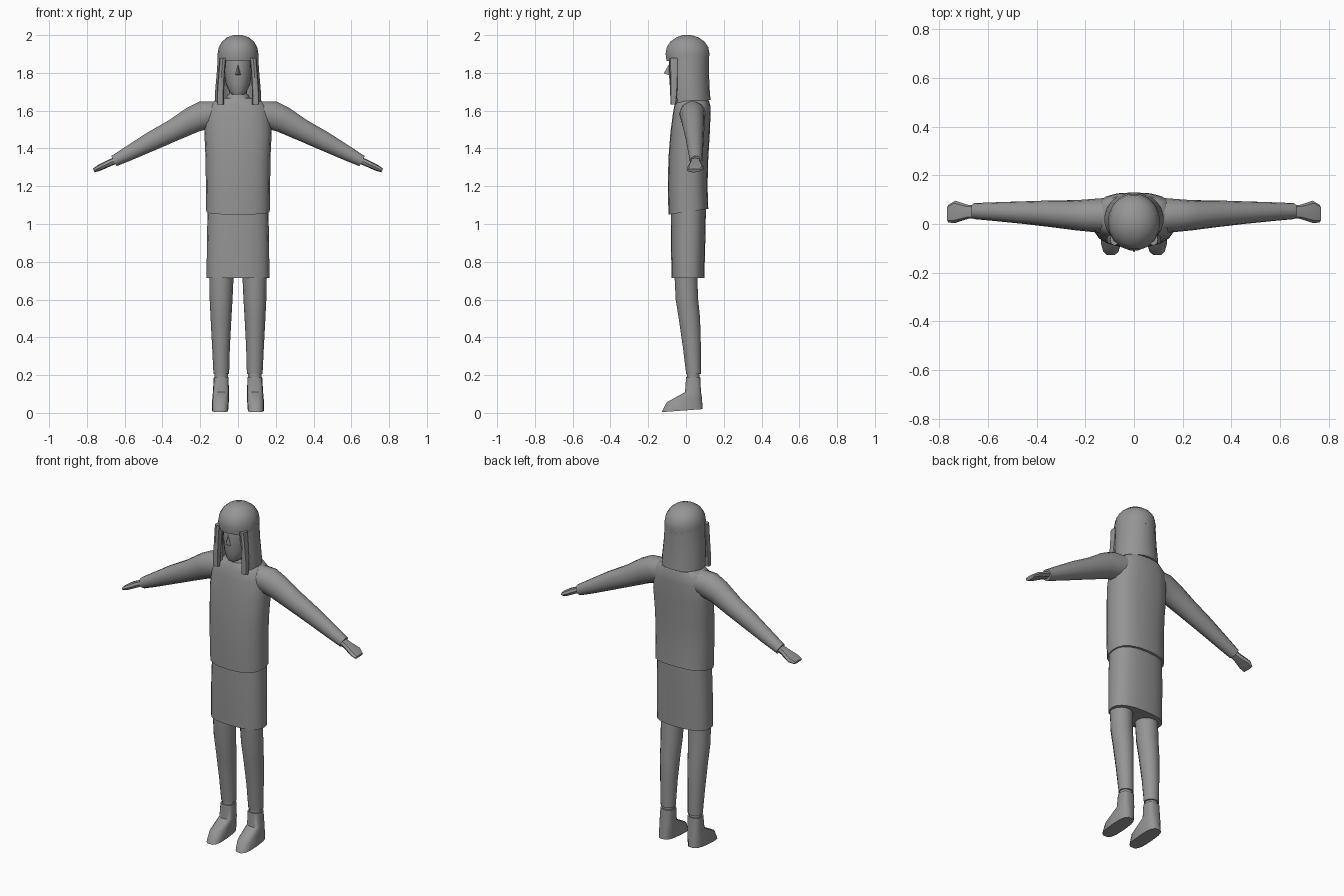
import bpy, bmesh, math
from mathutils import Vector

grey = bpy.data.materials.new("plain grey")
grey.diffuse_color = (0.3, 0.3, 0.3, 1)


def finish(name, bm, mirror=False, angle=40):
    bmesh.ops.recalc_face_normals(bm, faces=bm.faces)
    me = bpy.data.meshes.new(name)
    bm.to_mesh(me)
    bm.free()
    me.materials.append(grey)
    ob = bpy.data.objects.new(name, me)
    bpy.context.collection.objects.link(ob)
    bpy.ops.object.select_all(action='DESELECT')
    ob.select_set(True)
    bpy.context.view_layer.objects.active = ob
    bpy.ops.object.shade_smooth_by_angle(angle=math.radians(angle))
    if mirror:
        ob.modifiers.new("mirror", 'MIRROR')
    return ob


def loft(name, rings, mirror=False, angle=40):
    """Skin a list of closed point rings and cap both ends."""
    bm = bmesh.new()
    vs = [[bm.verts.new(p) for p in r] for r in rings]
    n = len(vs[0])
    for a, b in zip(vs, vs[1:]):
        for i in range(n):
            j = (i + 1) % n
            bm.faces.new((a[i], a[j], b[j], b[i]))
    bm.faces.new(vs[0])
    bm.faces.new(vs[-1])
    return finish(name, bm, mirror, angle)


def ring(c, u, v, n=16, e=2.0):
    """Superellipse around c with half axes u and v."""
    c, u, v = Vector(c), Vector(u), Vector(v)
    pts = []
    for i in range(n):
        a = 2 * math.pi * i / n
        ca, sa = math.cos(a), math.sin(a)
        pts.append(c + u * math.copysign(abs(ca) ** (2 / e), ca)
                   + v * math.copysign(abs(sa) ** (2 / e), sa))
    return pts


def level(z, x0, x1, y0, y1, n=16, e=2.0, tilt=0.0):
    """Ring at height z inside an x/y box; tilt raises the back."""
    return ring((x0 / 2 + x1 / 2, y0 / 2 + y1 / 2, z),
                ((x1 - x0) / 2, 0, 0), (0, (y1 - y0) / 2, tilt), n, e)


def stack(name, rows, mirror=False, n=16, e=2.0, angle=40):
    return loft(name, [level(*r[:5], n, e, *r[5:]) for r in rows], mirror, angle)


# Sweater body: z, x0, x1, y0, y1, tilt
stack("sweater", [
    (1.065, -.168, .168, -.093, .118, .015),
    (1.20, -.17, .17, -.096, .114),
    (1.35, -.172, .172, -.093, .118),
    (1.48, -.178, .178, -.083, .126),
    (1.58, -.172, .172, -.070, .130),
    (1.625, -.155, .155, -.062, .129),
    (1.652, -.125, .125, -.052, .122),
    (1.668, -.07, .07, -.045, .09)], n=20, e=2.5)

# Skirt
stack("skirt", [
    (.713, -.166, .166, -.076, .097),
    (.90, -.165, .165, -.080, .102),
    (1.10, -.160, .160, -.078, .106)], n=20, e=2.5)

# Sleeves: x, y, z, half depth, half thickness, running along the arm
sleeve = [(.08, .035, 1.585, .075, .075), (.17, .035, 1.578, .068, .080),
          (.24, .036, 1.552, .062, .072), (.34, .042, 1.497, .055, .060),
          (.46, .047, 1.437, .046, .052), (.58, .051, 1.373, .038, .040),
          (.657, .053, 1.333, .033, .031)]
loft("sleeves", [ring((x, y, z), (0, dy, 0), (.45 * t, 0, .89 * t), 14)
                 for x, y, z, dy, t in sleeve], True)

# Hands: flat mitts widening towards the fingers
hand = [(.64, .050, 1.341, .026, .018), (.68, .050, 1.323, .028, .018),
        (.735, .050, 1.297, .046, .016), (.764, .042, 1.283, .036, .011)]
loft("hands", [ring((x, y, z), (0, dy, 0), (.45 * t, 0, .89 * t), 8, 2.6)
               for x, y, z, dy, t in hand], True)

# Trouser legs
stack("legs", [
    (.205, .047, .130, .000, .080),
    (.35, .043, .137, -.018, .080),
    (.50, .035, .145, -.040, .076),
    (.60, .029, .150, -.056, .066),
    (.80, .020, .154, -.066, .058)], True, 14)

# Ankles
stack("ankles", [(.16, .054, .124, .004, .072),
                 (.23, .054, .124, .004, .072)], True, 12)

# Boots: y of the back, y of the front and the two heights of each slice
boot = [(.190, .190, .050, .128, .000, .076),
        (.110, .110, .048, .133, -.006, .080),
        (.055, .080, .048, .137, -.105, .086),
        (.004, .020, .052, .138, -.130, .090)]
loft("boots", [ring((x0 / 2 + x1 / 2, y0 / 2 + y1 / 2, zf / 2 + zb / 2),
                    ((x1 - x0) / 2, 0, 0),
                    (0, (y1 - y0) / 2, (zb - zf) / 2), 14, 3)
               for zf, zb, x0, x1, y0, y1 in boot], True, 45)

# Neck and collar
stack("neck", [(1.62, -.052, .052, -.035, .065),
               (1.75, -.046, .046, -.035, .060)])
stack("collar", [(1.645, -.078, .078, -.052, .095),
                 (1.685, -.054, .054, -.036, .075)])

# Face
stack("head", [
    (1.685, -.030, .030, -.072, -.010),
    (1.70, -.046, .046, -.080, .030),
    (1.74, -.064, .064, -.088, .070),
    (1.80, -.074, .074, -.092, .100),
    (1.88, -.080, .080, -.092, .110),
    (1.95, -.060, .060, -.070, .090)], n=18)

# Nose: small wedge
bm = bmesh.new()
p = [bm.verts.new(c) for c in ((-.017, -.086, 1.787), (.017, -.086, 1.787),
                               (0, -.118, 1.797), (0, -.090, 1.845))]
for f in ((0, 1, 2), (0, 2, 3), (1, 3, 2), (0, 3, 1)):
    bm.faces.new([p[i] for i in f])
finish("nose", bm, angle=20)

# Hair cap with fringe
stack("hair_cap", [
    (1.862, -.107, .107, -.104, .122),
    (1.90, -.108, .108, -.110, .126),
    (1.935, -.102, .102, -.104, .120),
    (1.965, -.085, .085, -.085, .100),
    (1.988, -.058, .058, -.052, .068),
    (2.0, -.022, .022, -.016, .028)], n=18)


# Long hair: a thick shell wrapped round the sides and back
def shell(z, rx, y0, y1, wall, dip=0.0, n=16, gap=52):
    cy, ry = (y0 + y1) / 2, (y1 - y0) / 2
    out, inn = [], []
    for i in range(n + 1):
        a = math.radians(-90 + gap + (360 - 2 * gap) * i / n)
        c, s = math.cos(a), math.sin(a)
        h = z + dip * s
        out.append((rx * c, cy + ry * s, h))
        inn.append(((rx - wall) * c, cy + (ry - wall) * s, h))
    return out + inn[::-1]


loft("long_hair", [
    shell(1.648, .122, -.085, .130, .020, .008),
    shell(1.70, .122, -.090, .126, .022),
    shell(1.79, .114, -.098, .122, .022),
    shell(1.90, .106, -.100, .122, .022)])

# Front locks hanging beside the face
loft("front_locks", [
    level(1.632, .074, .112, -.082, -.052, 8, 2.5),
    level(1.70, .074, .112, -.084, -.045, 8, 2.5),
    level(1.80, .070, .104, -.086, -.040, 8, 2.5),
    level(1.88, .062, .098, -.088, -.040, 8, 2.5)], True)
